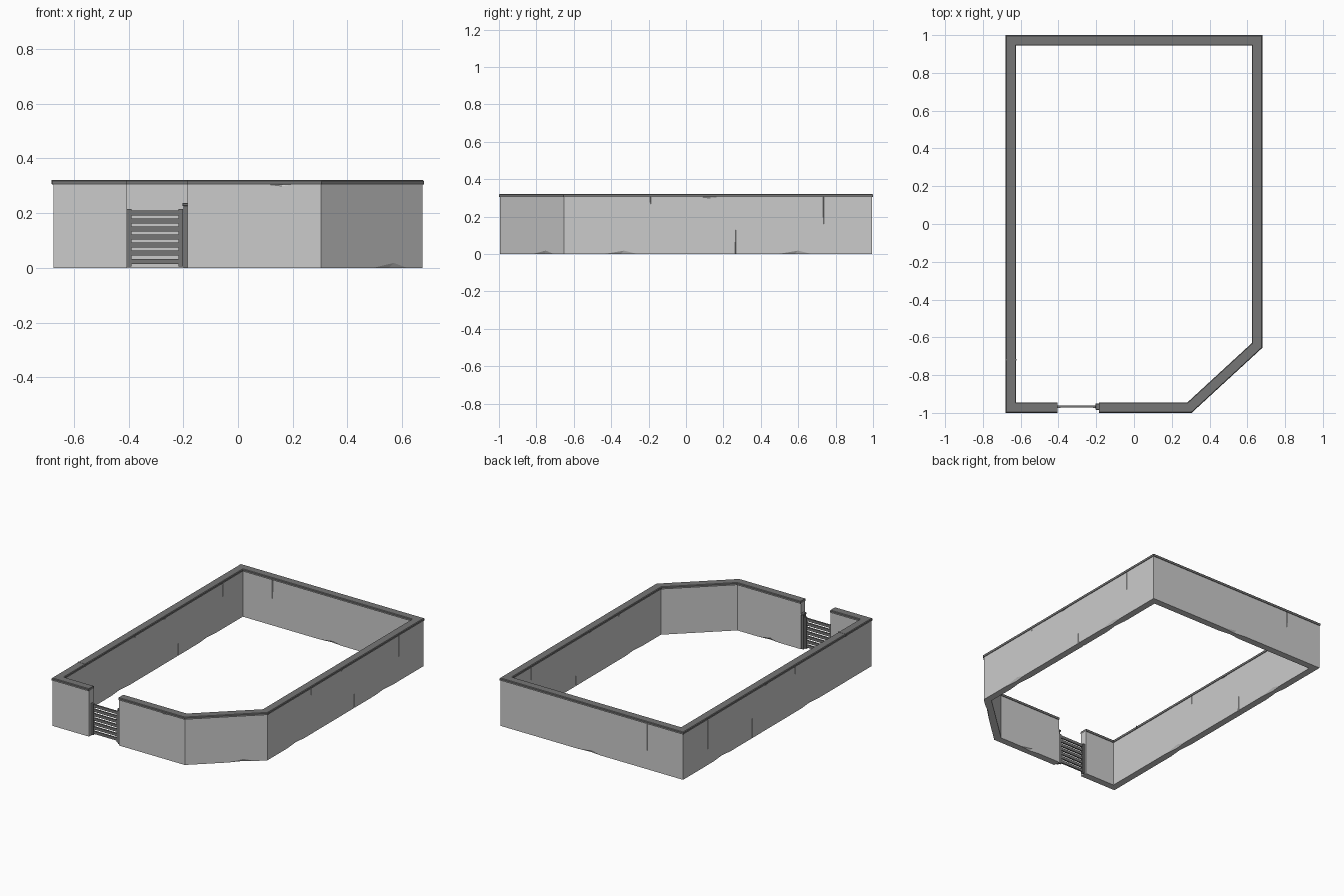
import bpy, bmesh
from mathutils import Vector

cube = bpy.data.objects.get("Cube")
if cube:
    bpy.data.objects.remove(cube)


def material(name, value):
    m = bpy.data.materials.new(name)
    m.use_nodes = True
    colour = (value, value, value, 1)
    m.diffuse_color = colour
    m.node_tree.nodes["Principled BSDF"].inputs["Base Color"].default_value = colour
    return m


PLASTER = material("light grey plaster", 0.6)
COPING = material("dark grey stone", 0.18)


def finish(name, bm, mat):
    bmesh.ops.recalc_face_normals(bm, faces=bm.faces)
    mesh = bpy.data.meshes.new(name)
    bm.to_mesh(mesh)
    bm.free()
    mesh.materials.append(mat)
    ob = bpy.data.objects.new(name, mesh)
    bpy.context.collection.objects.link(ob)
    return ob


# Outer outline, counterclockwise from one side of the gate to the other
GATE_L, GATE_R = -0.405, -0.185
OUTLINE = [Vector(p) for p in [(GATE_R, -1), (0.305, -1), (0.68, -0.655), (0.68, 1),
                               (-0.68, 1), (-0.68, -1), (GATE_L, -1)]]


def inset(distance):
    """Outline moved inwards with mitred corners."""
    points = []
    for i, p in enumerate(OUTLINE):
        near = [(OUTLINE[j + 1] - OUTLINE[j]).normalized()
                for j in (i - 1, i) if 0 <= j < len(OUTLINE) - 1]
        normals = [Vector((-d.y, d.x)) for d in near]
        total = sum(normals, Vector((0, 0)))
        points.append(p + total * distance / total.dot(normals[0]))
    return points


def sweep(name, profile, mat):
    """Carry a closed (inset, height) profile along the outline."""
    bm = bmesh.new()
    rows = [[bm.verts.new((p.x, p.y, z)) for p in inset(d)] for d, z in profile]
    for k, row in enumerate(rows):
        other = rows[(k + 1) % len(rows)]
        for i in range(len(row) - 1):
            bm.faces.new((row[i], row[i + 1], other[i + 1], other[i]))
    bm.faces.new([r[0] for r in rows])
    bm.faces.new([r[-1] for r in rows])
    return finish(name, bm, mat)


wall = sweep("perimeter_wall", [(0.005, 0), (0.005, 0.306), (0.051, 0.306), (0.051, 0)], PLASTER)
sweep("wall_coping", [(0.002, 0.304), (0, 0.308), (0, 0.317), (0.004, 0.321),
                      (0.052, 0.321), (0.056, 0.317), (0.056, 0.308), (0.054, 0.304)], COPING)

# Chips and cracks cut into the plaster
cuts = bmesh.new()


def chip(x, y, out, width, height, depth=0.012, z=0.0):
    """Wedge cut at a wall face; negative height hangs down from z."""
    out = Vector((*out, 0)).normalized()
    side = Vector((-out.y, out.x, 0))
    base = Vector((x, y, z)) + out * 0.002
    base.z -= 0.002 if height > 0 else -0.002
    v = [cuts.verts.new(q) for q in (base - side * width / 2, base + side * width / 2,
                                     base + Vector((side.x, side.y, 0)) * width * 0.1
                                     + Vector((0, 0, height)), base - out * depth)]
    for a, b, c in ((0, 1, 2), (0, 1, 3), (1, 2, 3), (0, 2, 3)):
        cuts.faces.new((v[a], v[b], v[c]))


for s in (1, -1):
    for face, out in ((0.675, s), (0.629, -s)):
        for y in (-0.35, 0.58):
            chip(s * face, y, (out, 0), 0.24, 0.024)
        chip(s * face, 0.12, (out, 0), 0.18, -0.013, 0.008, 0.306)
        chip(s * face, 0.265, (out, 0), 0.009, 0.17)
        chip(s * face, 0.735, (out, 0), 0.009, -0.28, 0.008, 0.306)
        chip(s * face, -0.19, (out, 0), 0.009, -0.08, 0.008, 0.306)
for face, out in ((0.995, 1), (0.949, -1)):
    chip(0.02, face, (0, out), 0.24, 0.022)
    chip(-0.41, face, (0, out), 0.01, -0.29, 0.008, 0.306)
chip(0.15, -0.995, (0, -1), 0.18, -0.012, 0.008, 0.306)
chip(0.05, -0.949, (0, 1), 0.2, 0.02)
chip(0.555, -0.763, (0.345, -0.375), 0.22, 0.024)

cutter = finish("chip_cutter", cuts, PLASTER)
cutter.hide_render = True
cutter.hide_set(True)
cutter.display_type = 'WIRE'
cut = wall.modifiers.new("chips", 'BOOLEAN')
cut.operation, cut.solver, cut.object = 'DIFFERENCE', 'EXACT', cutter


def box(name, x0, x1, y0, y1, z0, z1, bevel=0.0):
    bm = bmesh.new()
    bmesh.ops.create_cube(bm, size=1)
    for v in bm.verts:
        v.co = ((x0 + x1) / 2 + v.co.x * (x1 - x0), (y0 + y1) / 2 + v.co.y * (y1 - y0),
                (z0 + z1) / 2 + v.co.z * (z1 - z0))
    ob = finish(name, bm, COPING)
    if bevel:
        ob.modifiers.new("bevel", 'BEVEL').width = bevel
    return ob


# Barred gate: two stiles, evenly spaced rails and a latch post
Y = -0.967
box("gate_hinge_stile", GATE_L, -0.389, Y - 0.007, Y + 0.007, 0.006, 0.215)
box("gate_latch_stile", -0.217, -0.201, Y - 0.007, Y + 0.007, 0.006, 0.215)
for i in range(7):
    z = 0.015 + i * 0.0295
    box(f"gate_rail_{i + 1}", -0.395, -0.21, Y - 0.005, Y + 0.005, z, z + 0.0185)
box("gate_post", -0.2, -0.183, Y - 0.013, Y + 0.013, 0, 0.226)
box("gate_post_cap", -0.203, -0.18, Y - 0.017, Y + 0.017, 0.226, 0.238, 0.002)

# Joint across the coping
box("coping_joint", -0.681, -0.623, -0.722, -0.716, 0.306, 0.322)
